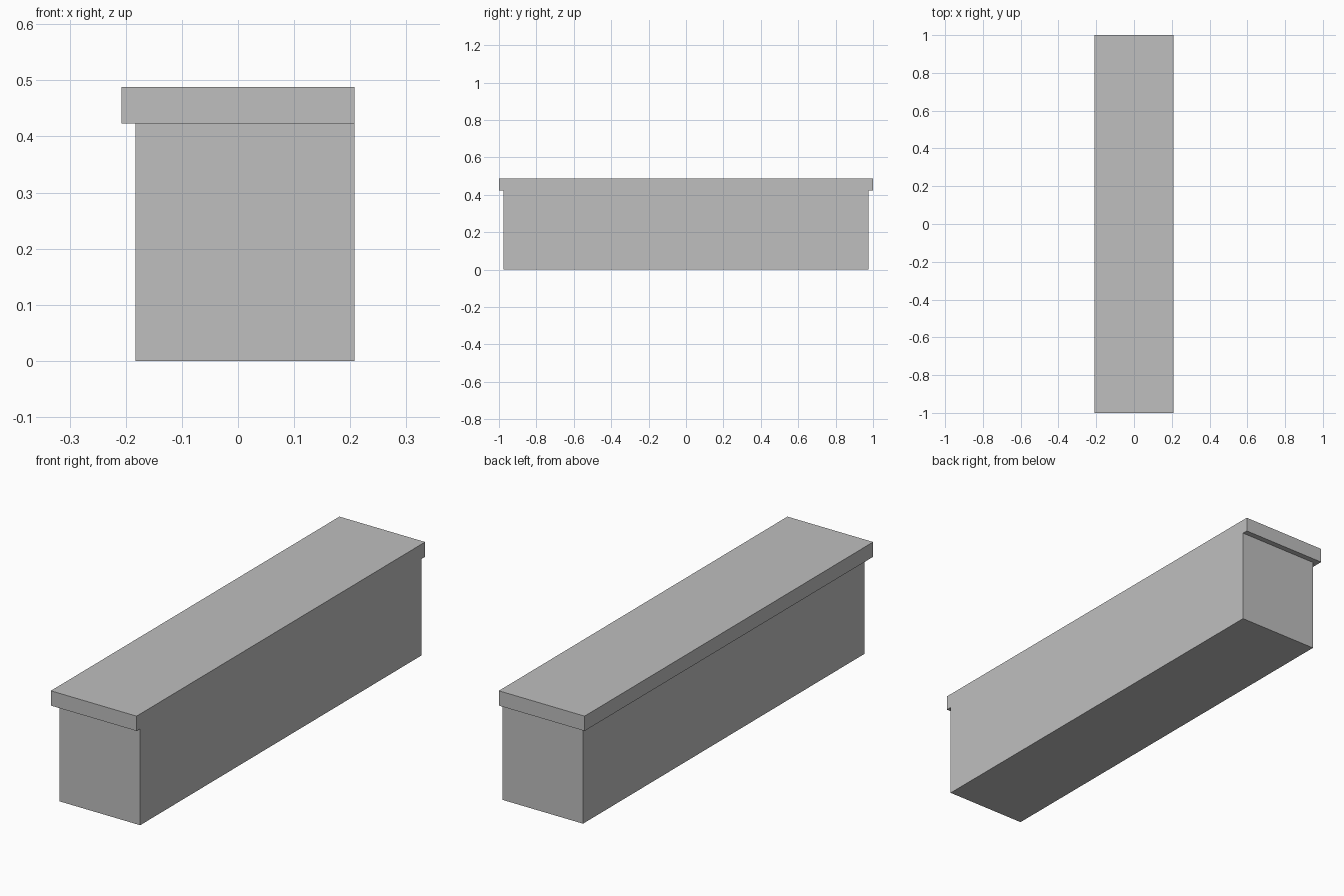
import bpy
from mathutils import Matrix, Vector
import bmesh

cube = bpy.data.objects.get("Cube")
if cube:
    bpy.data.objects.remove(cube, do_unlink=True)

# Plain grey finish
grey = bpy.data.materials.new("light_grey")
grey.use_nodes = True
colour = (0.52, 0.52, 0.52, 1)
grey.diffuse_color = colour
grey.node_tree.nodes["Principled BSDF"].inputs["Base Color"].default_value = colour


def box(name, low, high):
    """Add a flat-shaded box between two opposite corners."""
    low, high = Vector(low), Vector(high)
    bm = bmesh.new()
    matrix = Matrix.Translation((low + high) / 2) @ Matrix.Diagonal((*(high - low), 1))
    bmesh.ops.create_cube(bm, size=1, matrix=matrix)
    mesh = bpy.data.meshes.new(name)
    bm.to_mesh(mesh)
    bm.free()
    mesh.materials.append(grey)
    obj = bpy.data.objects.new(name, mesh)
    bpy.context.collection.objects.link(obj)
    return obj


half_width, half_length = 0.208, 1.0
lip, seam, top = 0.025, 0.423, 0.488

# Body, flush with the slab on its left side
box("wall_body", (-half_width + lip, -half_length + lip, 0),
    (half_width, half_length - lip, seam))

# Top slab, overhanging on the other three sides
box("top_slab", (-half_width, -half_length, seam), (half_width, half_length, top))
